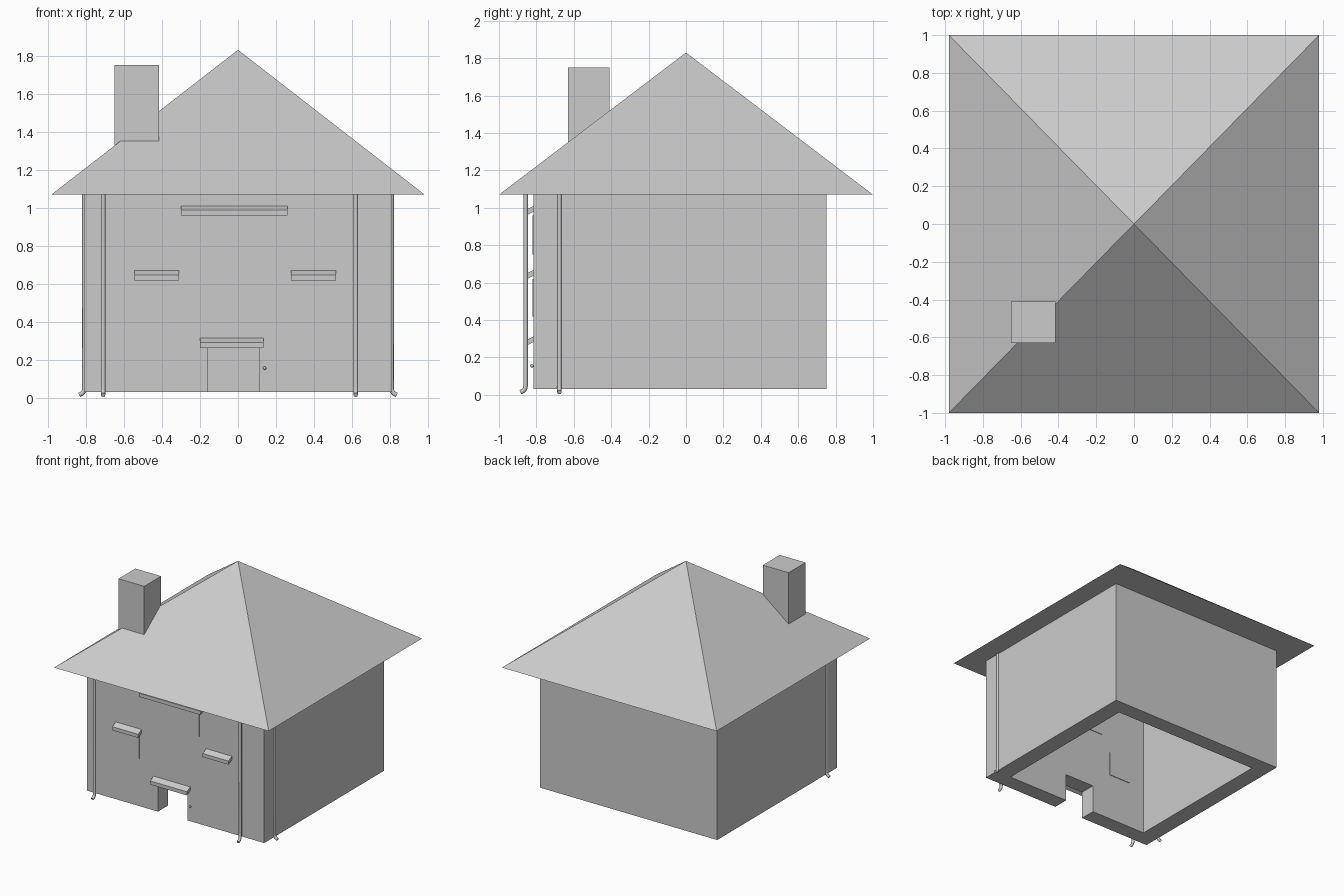
import bpy, bmesh
from mathutils import Vector

if "Cube" in bpy.data.objects:
    bpy.data.objects.remove(bpy.data.objects["Cube"])


def mesh_object(name, verts, faces):
    me = bpy.data.meshes.new(name)
    me.from_pydata(verts, [], faces)
    bm = bmesh.new()
    bm.from_mesh(me)
    bmesh.ops.recalc_face_normals(bm, faces=bm.faces)
    bm.to_mesh(me)
    bm.free()
    ob = bpy.data.objects.new(name, me)
    bpy.context.collection.objects.link(ob)
    return ob


def extrude_x(name, profile, x0, x1):
    """Closed (y, z) profile pulled along x."""
    n = len(profile)
    verts = [(x, y, z) for x in (x0, x1) for y, z in profile]
    faces = [tuple(range(n)), tuple(range(n, 2 * n))]
    faces += [(i, (i + 1) % n, n + (i + 1) % n, n + i) for i in range(n)]
    return mesh_object(name, verts, faces)


def box(name, x0, x1, y0, y1, z0, z1):
    return extrude_x(name, [(y0, z0), (y1, z0), (y1, z1), (y0, z1)], x0, x1)


def cut(target, cutter):
    cutter.hide_render = True
    mod = target.modifiers.new("cut", 'BOOLEAN')
    mod.operation = 'DIFFERENCE'
    mod.solver = 'EXACT'
    mod.object = cutter
    bpy.context.view_layer.objects.active = target
    bpy.ops.object.modifier_apply(modifier=mod.name)
    bpy.data.objects.remove(cutter)


# Walls: hollow, open below, with an open doorway
walls = box("walls", -0.81, 0.81, -0.815, 0.75, 0.03, 1.07)
cut(walls, box("room_cutter", -0.67, 0.67, -0.685, 0.62, -0.1, 1.065))
cut(walls, box("door_cutter", -0.16, 0.11, -0.9, -0.6, -0.1, 0.26))

# Pyramid roof with closed underside
mesh_object("roof",
            [(-0.98, -1, 1.07), (0.98, -1, 1.07), (0.98, 1, 1.07), (-0.98, 1, 1.07), (0, 0, 1.83)],
            [(0, 1, 2, 3), (0, 1, 4), (1, 2, 4), (2, 3, 4), (3, 0, 4)])

# Chimney
box("chimney", -0.65, -0.415, -0.63, -0.41, 1.15, 1.75)

# Window panes, visible inside and outside
for name, x0, x1, z0, z1 in (("left_window", -0.53, -0.328, 0.42, 0.62),
                             ("right_window", 0.287, 0.49, 0.42, 0.62),
                             ("upper_window", -0.252, 0.217, 0.75, 0.96)):
    box(name, x0, x1, -0.82, -0.68, z0, z1)

# Sloping awnings over windows and door
for name, x0, x1, z in (("left_awning", -0.545, -0.31, 0.615),
                        ("right_awning", 0.28, 0.515, 0.615),
                        ("upper_awning", -0.30, 0.26, 0.957),
                        ("door_awning", -0.20, 0.135, 0.26)):
    extrude_x(name, [(-0.81, z + 0.055), (-0.86, z + 0.03), (-0.86, z), (-0.81, z + 0.025)], x0, x1)

# Door knob
bpy.ops.mesh.primitive_uv_sphere_add(segments=12, ring_count=8, radius=0.009,
                                     location=(0.14, -0.824, 0.155))
bpy.context.object.name = "door_knob"
bpy.ops.object.shade_smooth_by_angle()


# Downpipes with a foot kicking outwards
def downpipe(name, x, y, out):
    cu = bpy.data.curves.new(name, 'CURVE')
    cu.dimensions = '3D'
    cu.bevel_depth = 0.012
    cu.bevel_resolution = 2
    cu.use_fill_caps = True
    sp = cu.splines.new('POLY')
    path = [(0, 1.07), (0, 0.05), (0.003, 0.034), (0.011, 0.022), (0.028, 0.014)]
    sp.points.add(len(path) - 1)
    for p, (d, z) in zip(sp.points, path):
        p.co = (*(Vector((x, y, z)) + Vector(out) * d), 1)
    bpy.context.collection.objects.link(bpy.data.objects.new(name, cu))


downpipe("front_left_pipe", -0.71, -0.857, (0, -1, 0))
downpipe("front_right_pipe", 0.62, -0.857, (0, -1, 0))
downpipe("side_left_pipe", -0.808, -0.677, (-1, 0, 0))
downpipe("side_right_pipe", 0.808, -0.677, (1, 0, 0))
